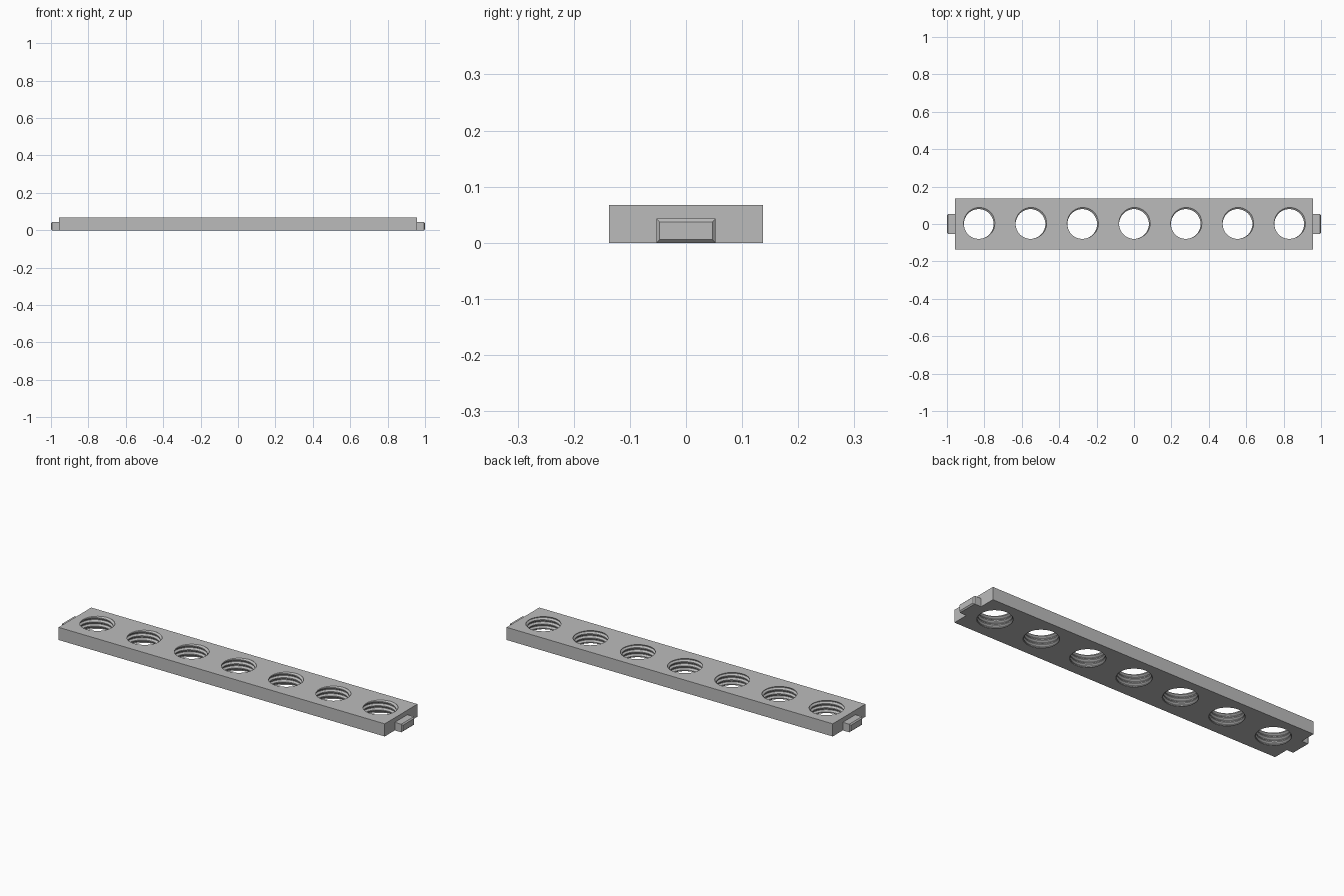
import bpy, bmesh
from math import cos, sin, pi, radians

BAR = (1.912, 0.274, 0.067)       # length, width, height
HOLES, SPACING = 7, 0.2767
MINOR, MAJOR, PITCH = 0.0795, 0.089, 0.0222
SEGS = 48

cube = bpy.data.objects.get("Cube")
if cube:
    bpy.data.objects.remove(cube, do_unlink=True)

grey = bpy.data.materials.new("plain grey")
grey.use_nodes = True
colour = (0.5, 0.5, 0.5, 1)
grey.diffuse_color = colour
grey.node_tree.nodes["Principled BSDF"].inputs["Base Color"].default_value = colour


def add_object(name, bm):
    bmesh.ops.recalc_face_normals(bm, faces=bm.faces)
    mesh = bpy.data.meshes.new(name)
    bm.to_mesh(mesh)
    bm.free()
    mesh.materials.append(grey)
    obj = bpy.data.objects.new(name, mesh)
    bpy.context.collection.objects.link(obj)
    return obj


def add_box(bm, low, high):
    verts = bmesh.ops.create_cube(bm, size=1)["verts"]
    for v in verts:
        v.co = [h if c > 0 else l for c, l, h in zip(v.co, low, high)]


def add_threaded_rod(bm, x):
    """Closed right-handed screw that pokes out of both sides of the bar."""
    profile = [(0, MINOR), (0.25, MINOR), (0.56, MAJOR), (0.69, MAJOR)]
    turns = 7
    # Phase: the groove meets the top face at about 60 degrees
    start = BAR[2] - PITCH * (4 + 0.625 + 60 / 360)
    rows = []
    for i in range(turns * SEGS + 1):
        a = 2 * pi * i / SEGS
        z = start + PITCH * i / SEGS - PITCH
        rows.append([bm.verts.new((x + r * cos(a), r * sin(a), z + PITCH * f))
                     for f, r in profile])
    faces = []
    for i in range(turns * SEGS):
        a, b = rows[i], rows[i + 1]
        for k in range(3):
            faces.append(bm.faces.new((a[k], b[k], b[k + 1], a[k + 1])))
        if i + SEGS + 1 < len(rows):
            c, d = rows[i + SEGS], rows[i + SEGS + 1]
            faces.append(bm.faces.new((a[3], b[3], d[0], c[0])))
    # Cone caps, well outside the bar
    ends = {e for f in faces for e in f.edges if e.is_boundary}
    bottom = bm.verts.new((x, 0, -0.2))
    top = bm.verts.new((x, 0, 0.3))
    for e in ends:
        p, q = e.verts
        tip = bottom if p.co.z + q.co.z < BAR[2] else top
        bm.faces.new((p, q, tip))


# Bar with a row of threaded holes
bm = bmesh.new()
add_box(bm, (-BAR[0] / 2, -BAR[1] / 2, 0), (BAR[0] / 2, BAR[1] / 2, BAR[2]))
bar = add_object("bar", bm)

bm = bmesh.new()
for n in range(HOLES):
    add_threaded_rod(bm, (n - (HOLES - 1) / 2) * SPACING)
cutter = add_object("thread_cutter", bm)
cutter.hide_render = True

cut = bar.modifiers.new("threaded holes", "BOOLEAN")
cut.operation = "DIFFERENCE"
cut.solver = "EXACT"
cut.object = cutter
bpy.context.view_layer.objects.active = bar
bar.select_set(True)
bpy.ops.object.modifier_apply(modifier=cut.name)
bpy.data.objects.remove(cutter, do_unlink=True)
bpy.ops.object.shade_smooth_by_angle(angle=radians(20))

# Chamfered tab, mirrored to both ends
bm = bmesh.new()
add_box(bm, (BAR[0] / 2, -0.053, 0), (1, 0.053, 0.043))
end_edges = [e for e in bm.edges if all(v.co.x > 0.99 for v in e.verts)]
bmesh.ops.bevel(bm, geom=end_edges, offset=0.006, segments=1, affect="EDGES")
tabs = add_object("end_tabs", bm)
tabs.modifiers.new("both ends", "MIRROR").use_axis[0] = True
